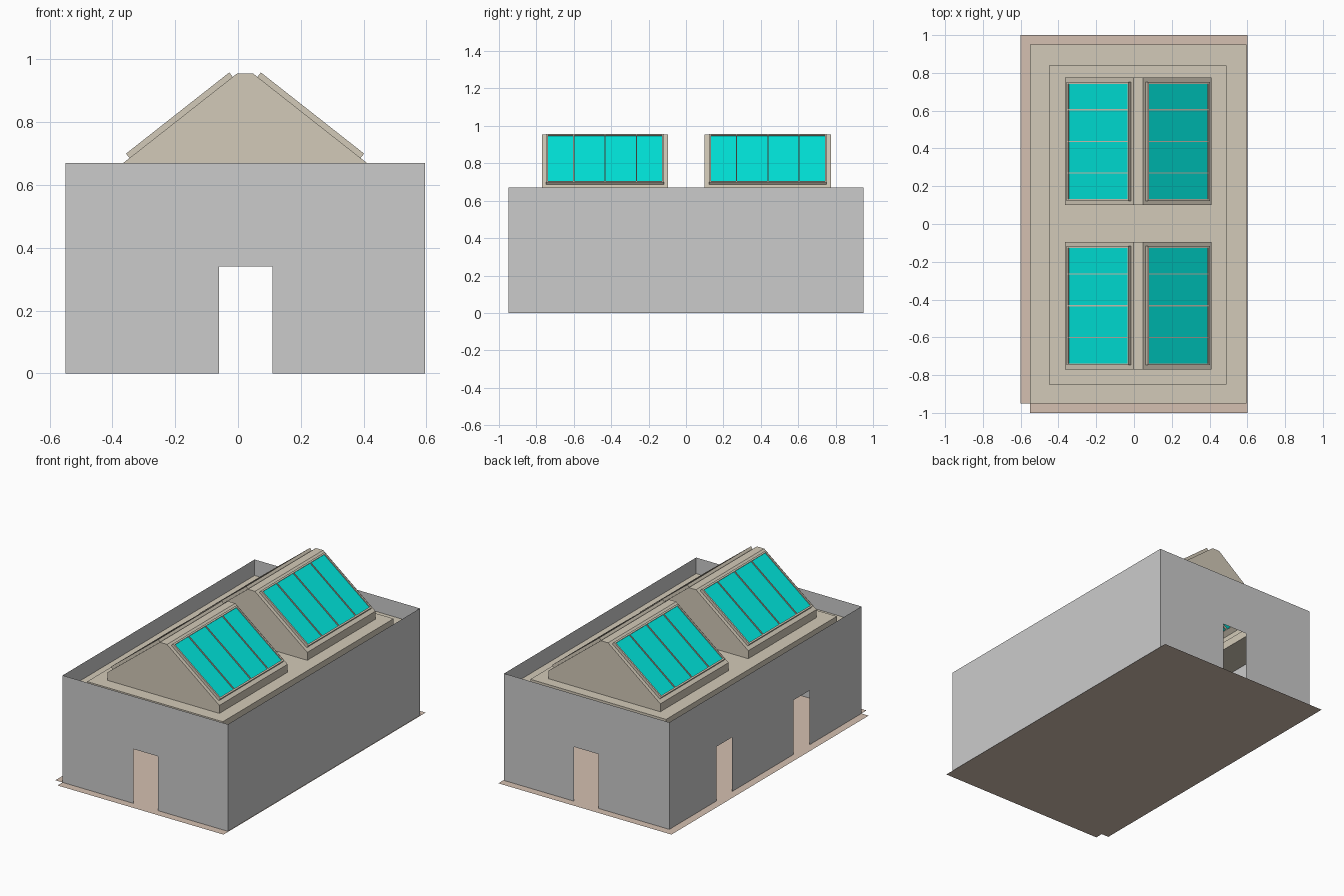
import bpy, bmesh
from mathutils import Vector

if "Cube" in bpy.data.objects:
    bpy.data.objects.remove(bpy.data.objects["Cube"])


def material(name, rgb):
    m = bpy.data.materials.new(name)
    m.diffuse_color = (*rgb, 1)
    m.use_nodes = True
    m.node_tree.nodes["Principled BSDF"].inputs["Base Color"].default_value = m.diffuse_color
    return m


CREAM = material("cream", (0.65, 0.59, 0.48))
GLASS = material("teal_glass", (0.0, 0.8, 0.72))
FLOOR = material("floor_tone", (0.66, 0.53, 0.44))


def panel(bm, origin, u, v, us, vs, is_hole=lambda i, j: False):
    """Grid of quads in the plane (u, v) with chosen cells left open."""
    o, u, v = Vector(origin), Vector(u), Vector(v)
    pts = [[bm.verts.new(o + u * a + v * b) for b in vs] for a in us]
    for i in range(len(us) - 1):
        for j in range(len(vs) - 1):
            if not is_hole(i, j):
                bm.faces.new((pts[i][j], pts[i + 1][j], pts[i + 1][j + 1], pts[i][j + 1]))


def finish(bm, name, mat=None, loc=(0, 0, 0), thick=0, offset=-1, mirror=False):
    bmesh.ops.remove_doubles(bm, verts=bm.verts, dist=1e-5)
    loose = [p for p in bm.verts if not p.link_faces]
    bmesh.ops.delete(bm, geom=loose, context='VERTS')
    me = bpy.data.meshes.new(name)
    bm.to_mesh(me)
    bm.free()
    ob = bpy.data.objects.new(name, me)
    bpy.context.collection.objects.link(ob)
    ob.location = loc
    if mat:
        me.materials.append(mat)
    if thick:
        s = ob.modifiers.new("Thickness", 'SOLIDIFY')
        s.thickness, s.offset = thick, offset
    if mirror:
        ob.modifiers.new("Mirror", 'MIRROR')
    return ob


X, Y, Z = (1, 0, 0), (0, 1, 0), (0, 0, 1)
X0, X1, Y0, Y1, TOP, DOOR = -0.55, 0.595, -0.95, 0.95, 0.67, 0.34
odd = lambda i, j: i % 2 == 1 and j % 2 == 1
doorway = lambda i, j: i % 2 == 1 and j == 0

# floor sheet with one notched corner
bm = bmesh.new()
panel(bm, (0, 0, 0), X, Y, [-0.6, X0, 0.6], [-1, Y0, 1], lambda i, j: i == 0 and j == 0)
finish(bm, "floor", FLOOR)

# thin outer walls: doors front and back, two doors on the left
bm = bmesh.new()
for y in (Y0, Y1):
    panel(bm, (0, y, 0), X, Z, [X0, -0.06, 0.11, X1], [0, DOOR, TOP], doorway)
panel(bm, (X0, 0, 0), Y, Z, [Y0, -0.435, -0.28, 0.33, 0.485, Y1], [0, DOOR, TOP], doorway)
panel(bm, (X1, 0, 0), Y, Z, [Y0, Y1], [0, DOOR, TOP])
bmesh.ops.remove_doubles(bm, verts=bm.verts, dist=1e-5)
bmesh.ops.recalc_face_normals(bm, faces=bm.faces)
finish(bm, "outer_walls")

# roof deck and raised platform, both open below the skylights
hole_x = [-0.34, 0.385]
hole_y = [-0.74, -0.125, 0.13, 0.745]
bm = bmesh.new()
panel(bm, (0, 0, 0.57), X, Y, [X0, -0.45, 0.49, X1], [Y0, -0.85, 0.84, Y1],
      lambda i, j: i == 1 and j == 1)
finish(bm, "roof_deck", CREAM)
bm = bmesh.new()
panel(bm, (0, 0, 0.62), X, Y, [-0.45, *hole_x, 0.49], [-0.85, *hole_y, 0.84], odd)
finish(bm, "roof_platform", CREAM, thick=0.05)

# skylights: right half modelled, mirrored over the ridge
HW, RW, HY = 0.3875, 0.025, 0.3375
BASE, EAVE, RIDGE = 0.62, 0.67, 0.955
slope = Vector((RW - HW, 0, RIDGE - EAVE))
length = slope.length
slope.normalize()
normal = Vector(Y).cross(slope)
S0, S1, G = 0.025, 0.443, 0.315
bars = [-0.1675, 0.0, 0.1675]

for label, yc in (("front", -0.4325), ("back", 0.4375)):
    loc = (0.0225, yc, 0)
    eave = Vector((HW, 0, EAVE))

    # gabled housing shell
    bm = bmesh.new()
    panel(bm, (HW, 0, 0), Y, Z, [-HY, HY], [BASE, EAVE])
    panel(bm, eave, Y, slope, [-HY, -G + 0.01, G - 0.01, HY],
          [0, S0 + 0.01, S1 - 0.01, length], odd)
    panel(bm, (0, 0, RIDGE), X, Y, [0, RW], [-HY, HY])
    profile = [(0, BASE), (HW, BASE), (HW, EAVE), (RW, RIDGE), (0, RIDGE)]
    for y in (-HY, HY):
        pts = [bm.verts.new((px, y, pz)) for px, pz in profile]
        bm.faces.new(pts if y < 0 else pts[::-1])
    finish(bm, label + "_skylight_housing", CREAM, loc, mirror=True)

    # glazing frame with three bars
    ys = [-G, -G + 0.01]
    for b in bars:
        ys += [b - 0.003, b + 0.003]
    ys += [G - 0.01, G]
    bm = bmesh.new()
    panel(bm, eave, Y, slope, ys, [S0, S0 + 0.01, S1 - 0.01, S1], odd)
    finish(bm, label + "_skylight_frame", CREAM, loc, thick=0.018, offset=1, mirror=True)

    # glass sheet just under the frame top
    bm = bmesh.new()
    panel(bm, eave + normal * 0.012, Y, slope, [-G + 0.005, G - 0.005],
          [S0 + 0.005, S1 - 0.005])
    finish(bm, label + "_skylight_glass", GLASS, loc, mirror=True)
